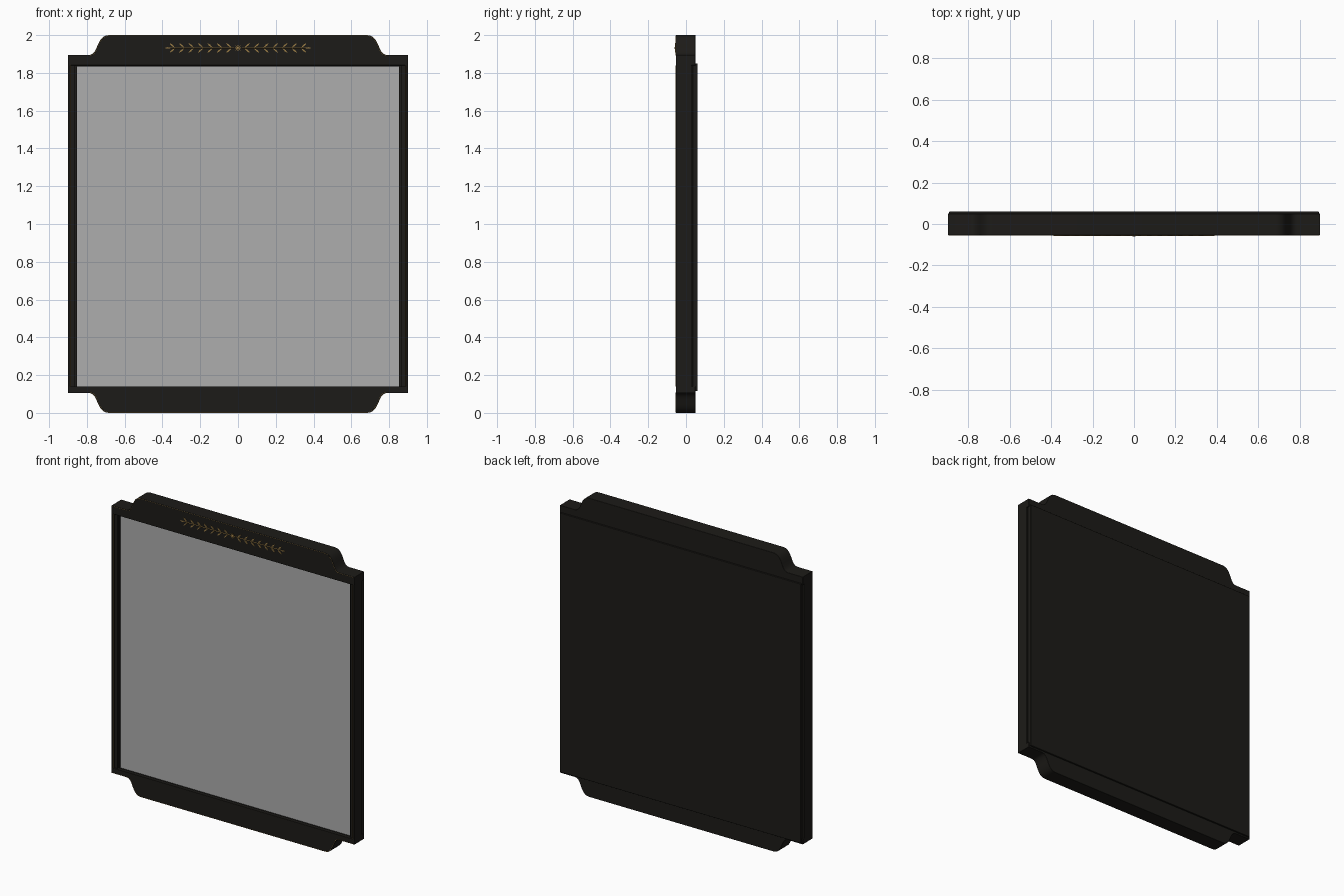
import bpy, bmesh, math
from mathutils import Vector

if "Cube" in bpy.data.objects:
    bpy.data.objects.remove(bpy.data.objects["Cube"])


def material(name, color):
    m = bpy.data.materials.new(name)
    m.diffuse_color = color
    m.use_nodes = True
    m.node_tree.nodes["Principled BSDF"].inputs["Base Color"].default_value = m.diffuse_color
    return m


BLACK = material("black_lacquer", (0.012, 0.011, 0.009, 1))
GOLD = material("gold", (0.32, 0.2, 0.06, 1))
GLASS = material("mirror_grey", (0.42, 0.42, 0.42, 1))


def finish(name, bm, mat, bevel=0):
    bmesh.ops.recalc_face_normals(bm, faces=bm.faces)
    me = bpy.data.meshes.new(name)
    bm.to_mesh(me)
    bm.free()
    ob = bpy.data.objects.new(name, me)
    bpy.context.collection.objects.link(ob)
    me.materials.append(mat)
    if bevel:
        b = ob.modifiers.new("bevel", 'BEVEL')
        b.width, b.segments, b.limit_method = bevel, 2, 'ANGLE'
        b.angle_limit = math.radians(40)
    bpy.context.view_layer.objects.active = ob
    bpy.ops.object.select_all(action='DESELECT')
    ob.select_set(True)
    bpy.ops.object.shade_smooth_by_angle(angle=math.radians(35))
    return ob


def box(name, x0, x1, y0, y1, z0, z1, mat=BLACK, bevel=0):
    bm = bmesh.new()
    bmesh.ops.create_cube(bm, size=1)
    for v in bm.verts:
        v.co = Vector(((x0 + x1) / 2 + v.co.x * (x1 - x0),
                       (y0 + y1) / 2 + v.co.y * (y1 - y0),
                       (z0 + z1) / 2 + v.co.z * (z1 - z0)))
    return finish(name, bm, mat, bevel)


def prism(bm, pts, y0, y1):
    f = bm.faces.new([bm.verts.new((x, y0, z)) for x, z in pts])
    ext = bmesh.ops.extrude_face_region(bm, geom=[f])
    for v in ext["geom"]:
        if isinstance(v, bmesh.types.BMVert):
            v.co.y = y1


def wire(name, pts, radius, y):
    cu = bpy.data.curves.new(name, 'CURVE')
    cu.dimensions, cu.bevel_depth, cu.bevel_resolution = '3D', radius, 1
    cu.use_fill_caps = True
    sp = cu.splines.new('POLY')
    sp.points.add(len(pts) - 1)
    for p, (x, z) in zip(sp.points, pts):
        p.co = (x, y, z, 1)
    cu.materials.append(GOLD)
    ob = bpy.data.objects.new(name, cu)
    bpy.context.collection.objects.link(ob)


# Shaped edge of a rail: flat ear, concave-convex sweep, long flat crest
def crest():
    half = [(0.9, 1.895)]
    p = [Vector(q) for q in ((0.79, 1.895), (0.735, 1.895), (0.755, 2.0), (0.68, 2.0))]
    for i in range(17):
        t = i / 16
        q = (p[0] * (1 - t)**3 + p[1] * 3 * t * (1 - t)**2
             + p[2] * 3 * t * t * (1 - t) + p[3] * t**3)
        half.append((q.x, q.y))
    return half + [(-x, z) for x, z in reversed(half)]


for name, flip, inner in (("top", False, 1.84), ("bottom", True, 0.14)):
    edge = [(x, 2 - z if flip else z) for x, z in crest()]
    bm = bmesh.new()
    prism(bm, edge + [(-0.9, inner), (0.9, inner)], -0.054, 0.05)
    finish(name + "_rail", bm, BLACK, 0.002)
    s = 0.003 if flip else -0.003
    wire(name + "_rail_gold_line", [(x * 0.996, z + s) for x, z in edge], 0.0012, -0.0537)

# Side stiles with a stepped inner moulding and gold inlay
for side, s in (("left", -1), ("right", 1)):
    def strip(name, a, b, *rest, **kw):
        box(side + name, min(s * a, s * b), max(s * a, s * b), *rest, **kw)
    strip("_stile", 0.884, 0.9, -0.054, 0.03, 0.13, 1.85, bevel=0.002)
    strip("_inner_moulding", 0.862, 0.886, -0.044, 0.03, 0.13, 1.85, bevel=0.002)
    strip("_glass_bead", 0.853, 0.864, -0.034, 0.03, 0.13, 1.85)
    wire(side + "_stile_gold_line", [(s * 0.887, 0.14), (s * 0.887, 1.84)], 0.0013, -0.054)

# Glass beads under the rails, mirror glass and back boards
box("top_glass_bead", -0.86, 0.86, -0.034, 0.03, 1.833, 1.845)
box("bottom_glass_bead", -0.86, 0.86, -0.034, 0.03, 0.135, 0.141)
box("mirror_glass", -0.857, 0.857, -0.026, -0.018, 0.137, 1.837, GLASS)
box("back_spacer", -0.886, 0.886, 0.02, 0.038, 0.13, 1.845)
box("back_panel", -0.893, 0.893, 0.035, 0.061, 0.115, 1.85, bevel=0.002)

# Laurel sprays: slim stems with pairs of pointed leaves
ZC = 1.932
bm = bmesh.new()


def leaf(x, z, ang, length, s):
    d = Vector((math.cos(ang) * s, math.sin(ang)))
    n = Vector((-d.y, d.x))
    o = Vector((x * s, z))
    outline = [(0, 0), (.25, .07), (.55, .11), (.8, .07), (1, 0), (.8, -.07), (.55, -.11), (.25, -.07)]
    prism(bm, [tuple(o + d * (a * length) + n * (b * length)) for a, b in outline], -0.059, -0.052)


for s in (-1, 1):
    for i in range(7):
        x = 0.035 + i * 0.05
        for up in (-1, 1):
            leaf(x, ZC + up * 0.002, up * math.radians(40), 0.036, s)
    leaf(0.352, ZC, 0, 0.036, s)
finish("laurel_leaves", bm, GOLD)
for side, s in (("left", -1), ("right", 1)):
    wire(side + "_laurel_stem", [(s * 0.02, ZC), (s * 0.36, ZC)], 0.0022, -0.055)

# Central rosette: ring of petals around a button
bm = bmesh.new()
for i in range(8):
    leaf(0, ZC, i * math.pi / 4, 0.019, 1)
bmesh.ops.create_uvsphere(bm, u_segments=16, v_segments=8, radius=0.009)
for v in bm.verts[-(16 * 7 + 2):]:
    v.co = Vector((v.co.x, v.co.y * 0.7 - 0.055, v.co.z + ZC))
finish("laurel_rosette", bm, GOLD)
